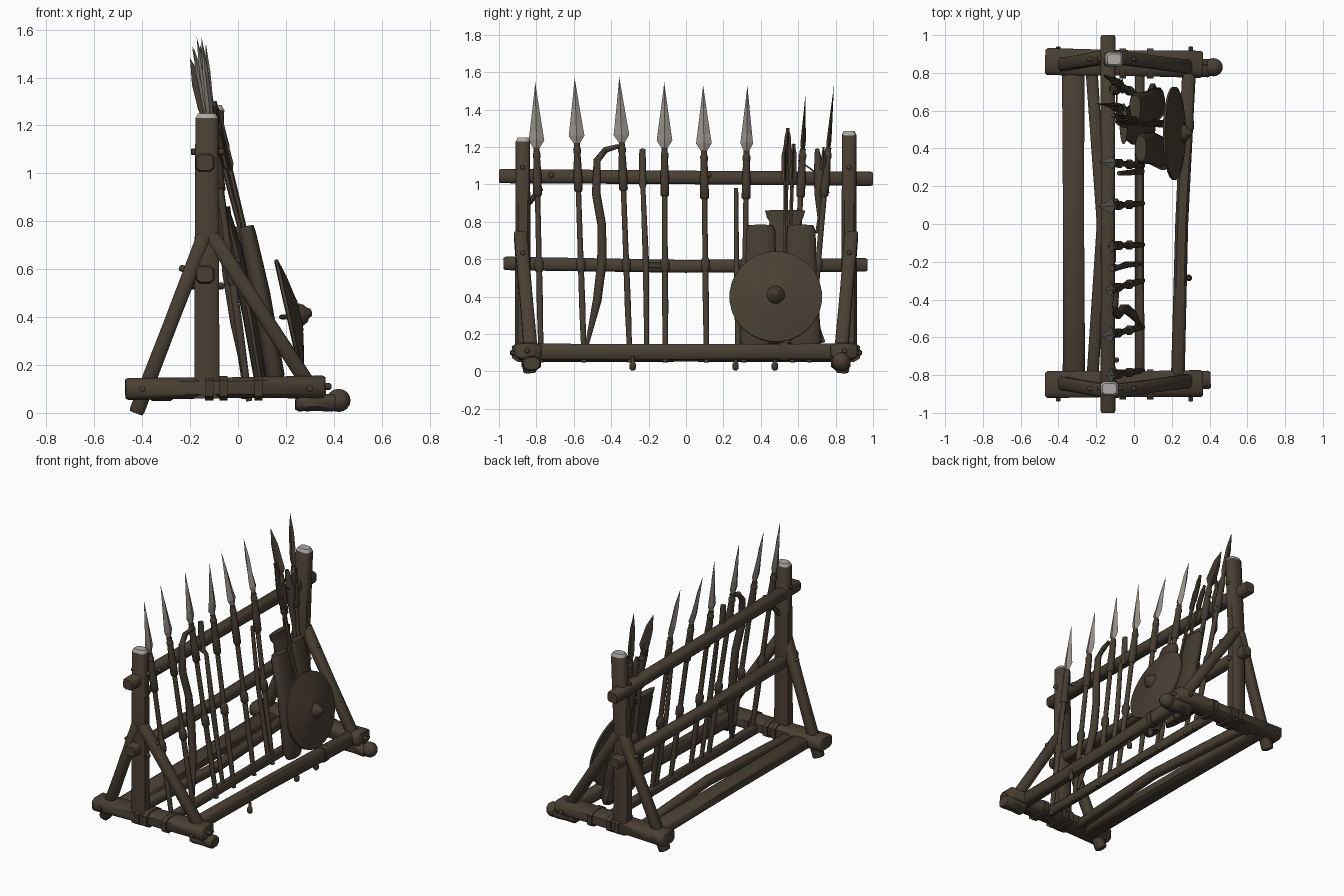
import bpy, bmesh, math
from mathutils import Vector as V


def mat(name, c):
    m = bpy.data.materials.new(name)
    m.diffuse_color = (*c, 1)
    return m


WOOD = mat("brown wood", (0.066, 0.050, 0.033))
DARK = mat("dark leather", (0.057, 0.044, 0.030))
METAL = mat("grey steel", (0.29, 0.265, 0.24))
PALE = mat("pale cut end", (0.42, 0.40, 0.38))


def tube(name, pts, radii, sides=8, m=WOOD, axis=None, phase=0.5, tip=None, smooth=50, power=1.0):
    """Sweep elliptical rings along pts; each radius is r or (across, depth). power < 1 squares them."""
    pts = [V(p) for p in pts]
    n = len(pts)
    if not isinstance(radii, list):
        radii = [radii] * n
    sp = lambda v: math.copysign(abs(v) ** power, v)
    bm = bmesh.new()
    rings = []
    for i, p in enumerate(pts):
        t = V(axis) if axis else pts[min(i + 1, n - 1)] - pts[max(i - 1, 0)]
        t.normalize()
        ref = V((0, 1, 0)) if abs(t.y) < 0.8 else V((1, 0, 0))
        u = (ref - t * ref.dot(t)).normalized()
        w = t.cross(u)
        r = radii[i] if isinstance(radii[i], tuple) else (radii[i],) * 2
        ring = []
        for k in range(sides):
            a = 2 * math.pi * (k + phase) / sides
            ring.append(bm.verts.new(p + u * r[0] * sp(math.cos(a)) + w * r[1] * sp(math.sin(a))))
        rings.append(ring)
    for i in range(n - 1):
        for k in range(sides):
            j = (k + 1) % sides
            f = bm.faces.new((rings[i][k], rings[i][j], rings[i + 1][j], rings[i + 1][k]))
            f.material_index = 1 if tip and i == n - 2 else 0
    bm.faces.new(rings[0][::-1])
    f = bm.faces.new(rings[-1])
    f.material_index = 1 if tip else 0
    bmesh.ops.remove_doubles(bm, verts=bm.verts, dist=1e-5)
    bmesh.ops.recalc_face_normals(bm, faces=bm.faces)
    me = bpy.data.meshes.new(name)
    bm.to_mesh(me)
    bm.free()
    me.materials.append(m)
    if tip:
        me.materials.append(tip)
    ob = bpy.data.objects.new(name, me)
    bpy.context.collection.objects.link(ob)
    if smooth:
        bpy.context.view_layer.objects.active = ob
        ob.select_set(True)
        bpy.ops.object.shade_smooth_by_angle(angle=math.radians(smooth))
        ob.select_set(False)
    return ob


def peg(name, c, d, r=0.014):
    c, d = V(c), V(d)
    tube(name, [c - d, c + d * 0.7, c + d], [r, r, r * 0.5], 6)


def log(name, a, b, r, sides=8, power=0.55, bow=(0, 0, 0)):
    """Rough-squared timber with softly chamfered ends and a slight waist."""
    a, b = V(a), V(b)
    d = (b - a).normalized() * 0.012
    r = r if isinstance(r, tuple) else (r, r)
    s = lambda k: (r[0] * k, r[1] * k)
    return tube(name, [a, a + d, (a + b) / 2 + V(bow), b - d, b],
                [s(.85), s(1), s(.94), s(1), s(.85)], sides, power=power)


# End frames: post, foot and two braces each
for side, top in ((-1, 1.25), (1, 1.285)):
    y = 0.872 * side
    tx = -0.13 if side < 0 else -0.105
    tube("post", [(-0.13, y, 0.06), (-0.13, y, 0.7), (tx, y, top - 0.02), (tx, y, top)],
         [(.045, .055), (.042, .053), (.040, .05), (.03, .038)], 8, tip=PALE, power=0.55)
    log("foot", (-0.47, 0.855 * side + 0.005, 0.1), (0.365, 0.845 * side, 0.11), (0.075, 0.048))
    log("back_brace", (-0.425, 0.835 * side, 0.0), (-0.14, 0.885 * side, 0.74), (0.038, 0.033))
    log("front_brace", (0.30, 0.83 * side, 0.11), (-0.11, 0.885 * side, 0.74), (0.038, 0.033))
    log("ground_block", (0.24, 0.83 * side, 0.046), (0.405, 0.825 * side, 0.042), (0.052, 0.04), power=.8)
    for x in (-0.12, -0.06, 0.085):
        tube("foot_strap", [(x - .017, 0.85 * side, .103), (x + .017, 0.85 * side, .103)], (.083, .054), 8, DARK, power=.55)
    for x in (-0.4, 0.3):
        peg("foot_peg", (x, 0.925 * side, 0.1), (0, 0.016 * side, 0))
    for z in (1.09, 0.53):
        peg("post_peg", (-0.075, y, z), (0.018, 0, 0))
        peg("post_peg", (-0.185, y, z), (-0.012, 0, 0))
    for x, z in ((-.225, .60), (-.01, .63)):
        peg("brace_peg", (x, y, z), (math.copysign(.02, x + .1), 0, 0.008))
    peg("foot_end_peg", (0.37, 0.85 * side, 0.11), (0.02, 0, 0))

# Round knob on the rear ground block
lat = [math.pi * (i / 8 - 0.5) for i in range(9)]
tube("block_knob", [(0.42 + 0.05 * math.sin(a), 0.83, 0.052) for a in lat],
     [max(0.05 * math.cos(a), 1e-6) for a in lat], 12, axis=(1, 0, 0))

# Long rails
log("top_rail", (-0.138, -1, 1.045), (-0.138, 1, 1.03), (0.041, 0.04))
log("middle_rail", (-0.138, -0.975, 0.578), (-0.138, 0.97, 0.57), (0.041, 0.038), bow=(0, 0, -.012))
log("front_rail", (0.23, -0.89, 0.105), (0.295, 0.89, 0.105), (0.038, 0.046), bow=(-.01, 0, 0))
log("back_rail", (-0.318, -0.85, 0.09), (-0.322, 0.85, 0.09), (0.062, 0.042))
log("inner_rail", (-0.22, -0.83, 0.09), (-0.225, 0.83, 0.09), 0.033, bow=(.055, 0, 0))
log("butt_rail", (0.03, -0.83, 0.09), (0.03, 0.83, 0.09), (0.026, 0.033))
for y in (-0.72, 0.12, 0.62):
    peg("rail_peg", (-0.1, y, 1.05), (0.02, 0, 0), 0.016)
for y, x in ((-0.285, 0.29), (0.265, 0.26), (0.475, 0.26)):
    tube("hanging_knot", [(x, y, .08), (x, y, .05), (x, y, .04), (x, y, .015), (x, y, .005)],
         [.009, .010, .018, .018, .008], 8, DARK)
tube("rail_strap", [(.275, .50, .105), (.275, .545, .105)], (.044, .052), 8, DARK, power=.55)
tube("rail_strap", [(-.138, -.20, .568), (-.138, -.11, .568)], (.044, .02), 8, DARK, power=.55)


def spear(yb, yt, top, m=METAL, head=(0.042, 0.015), name="spear", length=0.35, lean=0.0):
    """Leaning shaft with lashings, socket and a leaf-shaped head."""
    def at(z, dx=0.0):
        f = (z - 0.06) / 1.2
        return V((0.045 - 0.165 * f + dx, yb + (yt - yb) * f, z))
    h = top - length
    tube(name + "_shaft", [at(.05), at(.35), at(.7), at(h)], [.014, .018, .016, .015], 8)
    tube(name + "_socket", [at(h - .26), at(h - .25), at(h - .17), at(h - .03), at(h)],
         [.016, .025, .025, .018, .017], 8, DARK)
    tube(name + "_collar", [at(h - .06), at(h - .05), at(h - .03), at(h - .02)], [.016, .022, .022, .016], 8)
    tube(name + "_lashing", [at(.53), at(.545), at(.59), at(.61)], [.016, .026, .026, .016], 8, DARK)
    a, b = head
    tube(name + "_head", [at(h - .01), at(h + .04), at(h + .09, lean * .25), at(h + length * .65, lean * .6), at(top, lean)],
         [(.01, .01), (a, b), (a * .83, b), (a * .38, b * .8), (1e-6, 1e-6)], 4, m, phase=0, smooth=0)


for yb, yt, top, lean in ((-.775, -.80, 1.545, .01), (-.545, -.585, 1.57, -.01), (-.30, -.345, 1.575, .01),
                          (-.11, -.115, 1.545, .025), (.11, .095, 1.53, -.035)):
    spear(yb, yt, top, lean=lean)
spear(0.31, 0.325, 1.53, head=(0.034, 0.02), lean=-.03)
# Darker blades at the rear end
spear(0.57, 0.628, 1.48, DARK, (0.014, 0.034), "dark_spear", 0.29, -.05)
spear(0.66, 0.767, 1.535, DARK, (0.013, 0.024), "slim_blade", 0.34, .0)

# Bow, staves and small sticks
tube("bow", [(-.09, -.36, 1.205), (-.10, -.43, 1.185), (-.095, -.475, 1.13), (-.085, -.48, .95),
             (-.06, -.45, .78), (-.04, -.45, .58), (-.01, -.475, .38), (.03, -.53, .14)],
     [.012, .018, .021, .025, .025, .027, .025, .010], 8, DARK)
tube("staff", [(.035, -.21, .08), (-.04, -.215, .6), (-.08, -.23, .98), (-.11, -.232, 1.0), (-.12, -.233, 1.19)],
     [.013, .018, .014, .022, .018], 8)
tube("short_stave", [(.04, .28, .08), (-.04, .27, .6), (-.08, .268, .98)], [.018, .015, .012], 8)
tube("end_stick", [(-.12, -.84, .9), (-.10, -.775, .98)], .016, 6)

# Two flat quivers leaning on the rail, with a flared bag behind them
for y0, y1, dx in ((0.37, 0.40, 0.015), (0.64, 0.615, -0.015)):
    tube("quiver", [(.145 + dx, y0, .11), (.14 + dx, y0, .16), (.08 + dx, y1, .5), (.025 + dx, y1, .75), (.02 + dx, y1, .78)],
         [(.06, .03), (.086, .04), (.086, .04), (.08, .036), (.068, .03)], 12, DARK, power=.8)
tube("bag", [(.09, .53, .15), (.05, .53, .40), (-.01, .53, .68), (-.04, .53, .80), (-.05, .53, .825), (-.055, .53, .86)],
     [(.10, .025), (.12, .03), (.11, .028), (.085, .02), (.10, .022), (.11, .022)], 14, DARK)
tube("bag_foot", [(.10, .68, .15), (.08, .66, .3), (.06, .65, .4)], [(.07, .03), (.035, .025), (.02, .02)], 8, DARK)

# Arrows with fletching leaning between the quivers
for yb, yt, zt, xt in ((.52, .545, 1.30, -.10), (.53, .53, 1.21, -.08), (.54, .575, 1.215, -.11)):
    b, t = V((.15, yb, .25)), V((xt, yt, zt))
    tube("arrow_shaft", [b, t], .011, 6)
    c = [b.lerp(t, f) for f in (.78, .82, .95, 1)]
    tube("arrow_fletching", c, [(.006, .005), (.021, .008), (.018, .008), (.006, .005)], 4, DARK, phase=0)
    tube("arrow_fletching_cross", c, [(.005, .006), (.007, .02), (.007, .018), (.005, .006)], 4, DARK, phase=0)

# Forked club hanging near the rear post
tube("club", [(-.06, .70, .74), (-.075, .72, .82), (-.09, .705, .95), (-.10, .715, 1.06), (-.12, .70, 1.19)],
     [.010, .018, .020, .034, .012], 8, DARK)
tube("club_fork", [(-.10, .71, 1.04), (-.08, .735, 1.12), (-.07, .735, 1.2)], [.02, .016, .005], 6, DARK)
tube("club_spur", [(-.09, .71, 1.02), (-.06, .765, .955)], [.02, .003], 6, DARK)
tube("thin_cord", [(-.09, .60, 1.13), (-.09, .70, 1.06)], .004, 5, DARK)

# Round shield leaning in front: hollow dish and boss
N = V((0.976, 0, 0.218)).normalized()
C = V((0.215, 0.48, 0.40))
prof = [(.03, 1e-6), (.022, .12), (-.012, .235), (-.008, .248), (.004, .248),
        (.025, .17), (.042, .075), (.046, .06)]
tube("shield", [C + N * a for a, r in prof], [r for a, r in prof], 28, WOOD, axis=N, smooth=30)
boss = [(.03, .05), (.05, .048), (.068, .038), (.08, .022), (.092, .016), (.096, 1e-6)]
tube("shield_boss", [C + N * a for a, r in boss], [r for a, r in boss], 16, DARK, axis=N)
tube("shield_grip", [(.20, .42, .40), (.18, .45, .40), (.18, .51, .40), (.20, .54, .40)], .01, 6, DARK)
